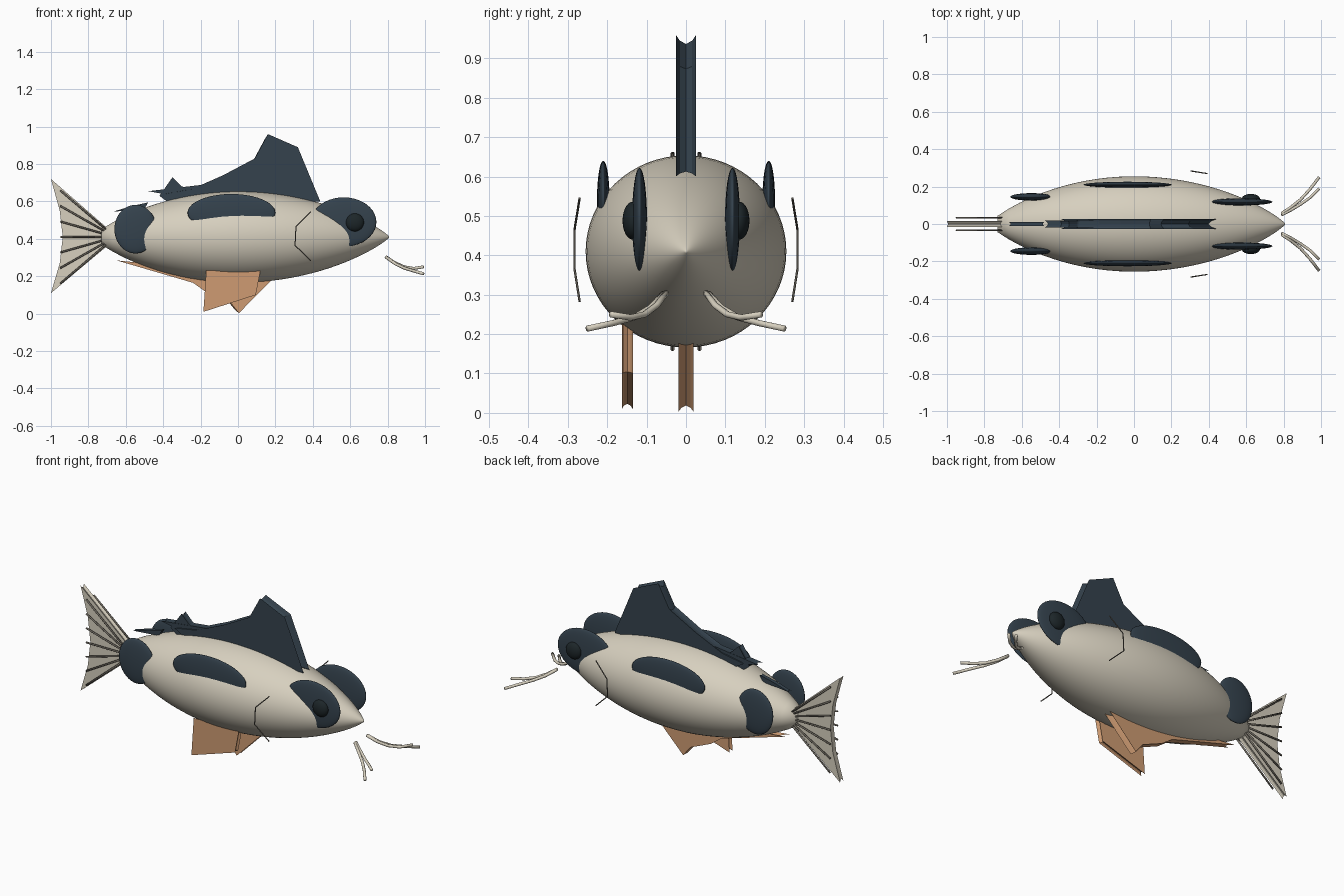
import bpy, bmesh, math
from mathutils import Vector

cube = bpy.data.objects.get("Cube")
if cube:
    bpy.data.objects.remove(cube, do_unlink=True)


def material(name, rgb):
    m = bpy.data.materials.new(name)
    m.use_nodes = True
    m.diffuse_color = (*rgb, 1)
    m.node_tree.nodes["Principled BSDF"].inputs["Base Color"].default_value = (*rgb, 1)
    return m


cream = material("cream", (0.68, 0.63, 0.52))
slate = material("dark_slate", (0.035, 0.055, 0.075))
orange = material("soft_orange", (0.62, 0.33, 0.17))
black = material("eye_black", (0.012, 0.019, 0.022))
grey = material("ray_grey", (0.16, 0.145, 0.12))


def finish(name, bm, mat, smooth=False):
    bmesh.ops.recalc_face_normals(bm, faces=bm.faces)
    for f in bm.faces:
        f.smooth = smooth
    mesh = bpy.data.meshes.new(name)
    bm.to_mesh(mesh)
    bm.free()
    mesh.materials.append(mat)
    ob = bpy.data.objects.new(name, mesh)
    bpy.context.collection.objects.link(ob)
    return ob


def bridge(bm, loops):
    for a, b in zip(loops, loops[1:]):
        n = len(a)
        for i in range(n):
            j = (i + 1) % n
            bm.faces.new((a[i], a[j], b[j], b[i]))


def fin(name, outline, half, mat, y=0, groove=0.1):
    """Thick flat fin from an (x, z) outline, with a hollowed rim."""
    bm = bmesh.new()
    cx = sum(p[0] for p in outline) / len(outline)
    cz = sum(p[1] for p in outline) / len(outline)
    loops = []
    for t in (-1, -0.6, 0, 0.6, 1):
        s = 1 - groove * (1 - t * t)
        loops.append([bm.verts.new((cx + (px - cx) * s, y + t * half, cz + (pz - cz) * s))
                      for px, pz in outline])
    bridge(bm, loops)
    bm.faces.new(loops[0])
    bm.faces.new(loops[-1])
    return finish(name, bm, mat)


def ellipsoid(name, centre, radii, mat):
    bm = bmesh.new()
    bmesh.ops.create_uvsphere(bm, u_segments=40, v_segments=20, radius=1)
    for v in bm.verts:
        v.co = Vector(c + r * k for c, r, k in zip(centre, radii, v.co))
    return finish(name, bm, mat, True)


def tube(name, points, radius, mat, smooth=True):
    """Round tube following a list of points."""
    bm = bmesh.new()
    pts = [Vector(p) for p in points]
    loops = []
    for i, p in enumerate(pts):
        d = (pts[min(i + 1, len(pts) - 1)] - pts[max(i - 1, 0)]).normalized()
        side = d.cross(Vector((0, 1, 0))).normalized()
        up = d.cross(side)
        loops.append([bm.verts.new(p + radius * (side * math.cos(a) + up * math.sin(a)))
                      for a in (k * math.tau / 10 for k in range(10))])
    bridge(bm, loops)
    bm.faces.new(loops[0])
    bm.faces.new(loops[-1])
    return finish(name, bm, mat, smooth)


# Spindle body, rounded nose and narrow tail root
AXIS = 0.41
bm = bmesh.new()
rings = []
for i in range(41):
    x = -0.73 + 1.538 * math.sin(i / 40 * math.pi / 2)
    r = (1 - (x / (0.81 if x > 0 else 0.78)) ** 2) ** 0.85
    rings.append([bm.verts.new((x, 0.255 * r * math.cos(a), AXIS + 0.244 * r * math.sin(a)))
                  for a in (k * math.tau / 64 for k in range(64))])
bridge(bm, rings)
bm.faces.new(rings[0])
bm.faces.new(rings[-1])
finish("body", bm, cream, True)

# Tail fan with raised rays on both faces
fin("tail_fin", [(-0.69, 0.45), (-1, 0.72), (-0.953, 0.55), (-0.937, 0.41),
                 (-0.953, 0.27), (-1, 0.11), (-0.69, 0.37)], 0.015, cream, groove=0.05)
for side, label in ((1, "left"), (-1, "right")):
    for k in range(-3, 4):
        tube(f"tail_ray_{label}_{k + 4}", [(-0.70, side * 0.034, AXIS + k * 0.012),
                                           (-0.95, side * 0.034, AXIS + k * 0.083)], 0.005, grey)

# Back fins
fin("dorsal_fin", [(0.44, 0.6), (0.32, 0.89), (0.16, 0.96), (0.09, 0.83), (-0.08, 0.74),
                   (-0.25, 0.665), (-0.39, 0.64), (-0.3, 0.59), (0.1, 0.6)], 0.026, slate)
fin("dorsal_sliver", [(-0.48, 0.655), (-0.1, 0.7), (-0.1, 0.66), (-0.4, 0.64)], 0.02, slate)
fin("rear_dorsal_fin", [(-0.42, 0.63), (-0.35, 0.73), (-0.3, 0.68), (-0.22, 0.66),
                        (-0.25, 0.6), (-0.38, 0.6)], 0.018, slate)
fin("back_spike", [(-0.67, 0.545), (-0.57, 0.575), (-0.48, 0.595), (-0.5, 0.56)], 0.011, slate)

# Belly fins
fin("belly_fin", [(0.19, 0.19), (0.005, 0.003), (-0.04, 0.06), (-0.17, 0.115), (-0.24, 0.165),
                  (-0.65, 0.285), (-0.5, 0.27), (-0.2, 0.22)], 0.019, orange)
fin("pelvic_fin", [(-0.17, 0.23), (0.12, 0.23), (0.095, 0.1), (-0.185, 0.01)],
    0.014, orange, y=-0.149)

# Paired side markings, eyes, gill lines and barbels
for side, label in ((1, "left"), (-1, "right")):
    ellipsoid(f"head_patch_{label}", (0.565, side * 0.118, 0.49), (0.175, 0.019, 0.132), slate)
    ellipsoid(f"flank_patch_{label}", (-0.035, side * 0.21, 0.54), (0.235, 0.016, 0.1), slate)
    ellipsoid(f"rear_patch_{label}", (-0.548, side * 0.145, 0.452), (0.113, 0.02, 0.13), slate)
    ellipsoid(f"eye_{label}", (0.625, side * 0.135, 0.488), (0.048, 0.026, 0.048), black)
    tube(f"gill_line_{label}", [(0.39, side * 0.27, 0.545), (0.31, side * 0.283, 0.465),
                                (0.305, side * 0.283, 0.365), (0.39, side * 0.27, 0.283)],
         0.003, grey, False)
    tube(f"inner_barbel_{label}", [(0.79, side * 0.05, 0.305), (0.84, side * 0.075, 0.272),
                                   (0.89, side * 0.105, 0.25), (0.94, side * 0.14, 0.242),
                                   (0.99, side * 0.19, 0.25)], 0.008, cream)
    tube(f"outer_barbel_{label}", [(0.79, side * 0.057, 0.303), (0.84, side * 0.09, 0.267),
                                   (0.89, side * 0.13, 0.243), (0.94, side * 0.185, 0.228),
                                   (0.99, side * 0.25, 0.214)], 0.008, cream)
